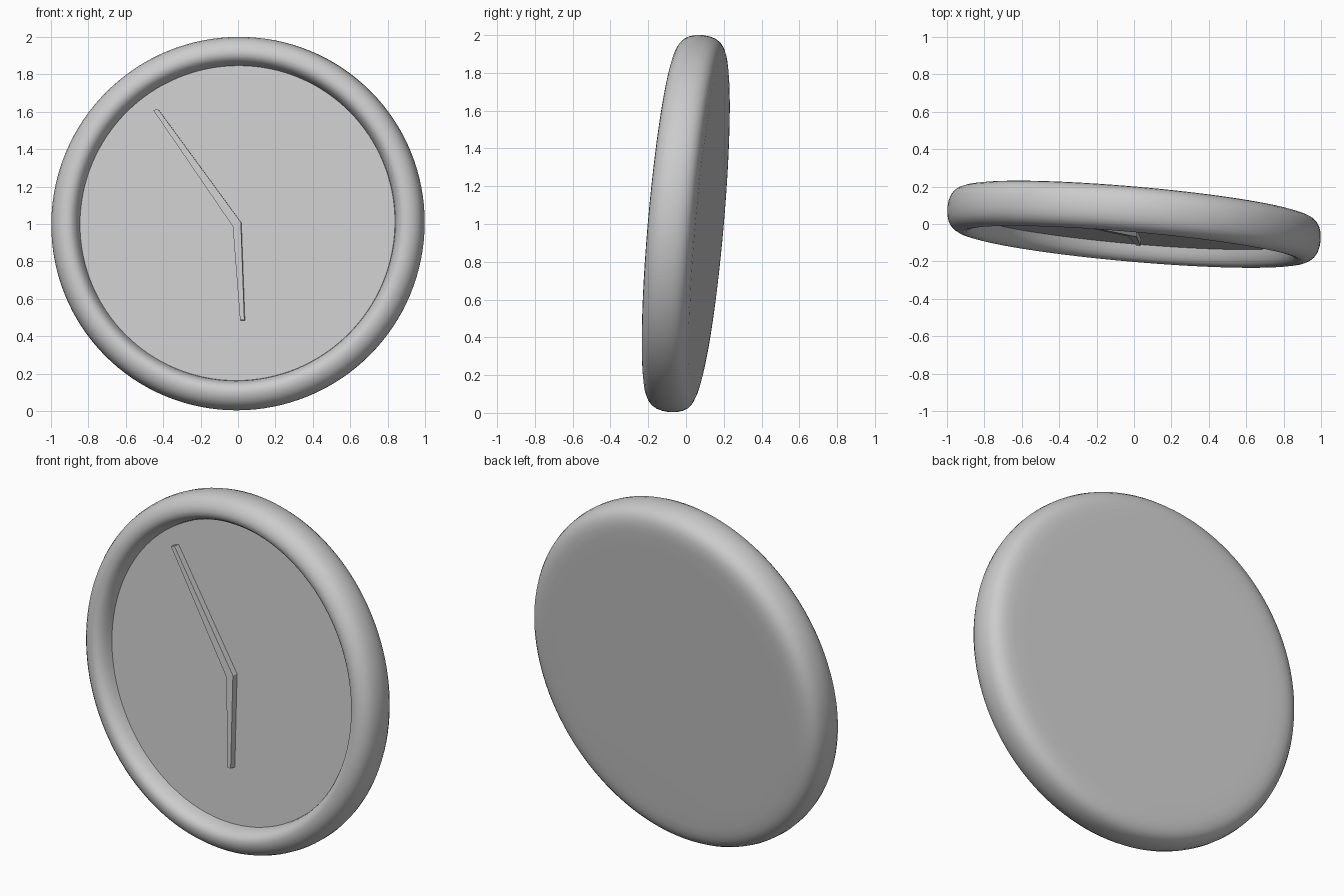
import bpy, bmesh, math
from mathutils import Matrix, Vector

if "Cube" in bpy.data.objects:
    bpy.data.objects.remove(bpy.data.objects["Cube"])

grey = bpy.data.materials.new("light_grey")
grey.diffuse_color = (0.6, 0.6, 0.6, 1)
grey.use_nodes = True
grey.node_tree.nodes["Principled BSDF"].inputs["Base Color"].default_value = grey.diffuse_color

# The whole clock leans back and turns slightly to its right
TILT = (Matrix.Translation((0, 0, 1.002)) @ Matrix.Rotation(math.radians(-5), 4, 'Z')
        @ Matrix.Rotation(math.radians(-5), 4, 'X'))


def finish(bm, name, smooth):
    bmesh.ops.recalc_face_normals(bm, faces=bm.faces)
    bm.transform(TILT)
    mesh = bpy.data.meshes.new(name)
    bm.to_mesh(mesh)
    bm.free()
    mesh.materials.append(grey)
    obj = bpy.data.objects.new(name, mesh)
    bpy.context.collection.objects.link(obj)
    if smooth:
        bpy.ops.object.select_all(action='DESELECT')
        obj.select_set(True)
        bpy.context.view_layer.objects.active = obj
        bpy.ops.object.shade_smooth_by_angle(angle=math.radians(40))


def lathe(name, profile, steps=128):
    """Spin (radius, forward offset) points about the local y axis."""
    bm = bmesh.new()
    rings = []
    for r, d in profile:
        rings.append([bm.verts.new((r * math.cos(a), -d, r * math.sin(a)))
                      for a in (2 * math.pi * i / steps for i in range(steps))])
    for p, q in zip(rings, rings[1:]):
        for i in range(steps):
            j = (i + 1) % steps
            bm.faces.new((p[i], p[j], q[j], q[i]))
    bm.faces.new(rings[0])
    bm.faces.new(rings[-1])
    finish(bm, name, True)


# Case: flat back, boxy rounded outer wall, rounded rim and recessed dial
lathe("clock_case", [
    (0.78, -0.125), (0.86, -0.1245), (0.90, -0.122), (0.93, -0.116), (0.955, -0.106),
    (0.975, -0.09), (0.989, -0.068), (0.998, -0.04), (1.002, 0.0), (0.999, 0.035),
    (0.991, 0.065), (0.978, 0.088), (0.959, 0.106), (0.936, 0.118), (0.912, 0.123),
    (0.89, 0.119), (0.872, 0.106), (0.859, 0.085), (0.85, 0.06), (0.845, 0.033),
    (0.8, 0.033)])

# Hands: one mitred, tapering bar standing out from the dial
bm = bmesh.new()
outline = [(-0.022, -0.021), (0.021, -0.523), (0.044, -0.523),
           (0.021, 0.002), (-0.429, 0.610), (-0.453, 0.602)]
back = [bm.verts.new((x, -0.028, z)) for x, z in outline]
front = [bm.verts.new((x, -0.068, z)) for x, z in outline]
for ring in (back, front):
    bm.faces.new((ring[0], ring[1], ring[2], ring[3]))
    bm.faces.new((ring[0], ring[3], ring[4], ring[5]))
for i in range(6):
    j = (i + 1) % 6
    bm.faces.new((back[i], back[j], front[j], front[i]))
finish(bm, "clock_hands", False)
